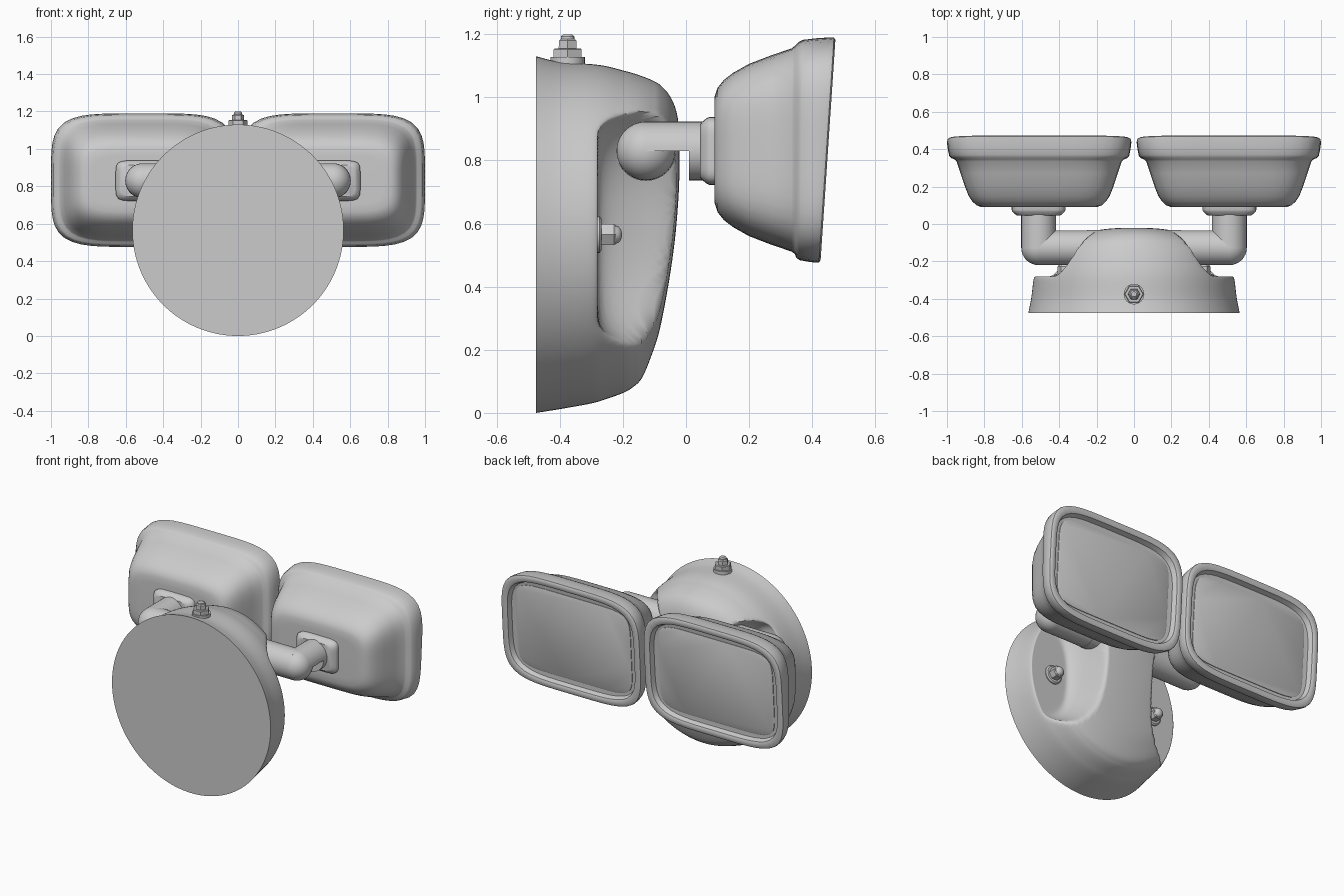
import bpy, bmesh
from math import sin, cos, pi, radians

if "Cube" in bpy.data.objects:
    bpy.data.objects.remove(bpy.data.objects["Cube"])


def loft(name, rings, mirror=False, angle=35):
    """Skin a list of equal-length point rings and cap both ends."""
    bm = bmesh.new()
    vr = [[bm.verts.new(p) for p in r] for r in rings]
    n = len(vr[0])
    for a, b in zip(vr, vr[1:]):
        for i in range(n):
            j = (i + 1) % n
            bm.faces.new((a[i], a[j], b[j], b[i]))
    bm.faces.new(vr[0])
    bm.faces.new(vr[-1])
    bmesh.ops.recalc_face_normals(bm, faces=bm.faces[:])
    me = bpy.data.meshes.new(name)
    bm.to_mesh(me)
    bm.free()
    for p in me.polygons:
        p.use_smooth = True
    me.set_sharp_from_angle(angle=radians(angle))
    ob = bpy.data.objects.new(name, me)
    bpy.context.collection.objects.link(ob)
    if mirror:
        ob.modifiers.new("mirror", 'MIRROR').use_mirror_merge = False
    return ob


def turned(name, profile, centre, axis, segs=32, mirror=False):
    """Round or hexagonal part from (distance, radius) pairs along an axis."""
    cx, cy, cz = centre
    rings = []
    for t, r in profile:
        ring = []
        for i in range(segs):
            u, v = r * cos(2 * pi * i / segs), r * sin(2 * pi * i / segs)
            d = {'x': (t, u, v), 'y': (u, t, v), 'z': (u, v, t)}[axis]
            ring.append((cx + d[0], cy + d[1], cz + d[2]))
        rings.append(ring)
    return loft(name, rings, mirror)


def squircle(y, hx, hz, cx, cz, n=4.5, tilt=0.0, segs=72):
    """Rounded rectangle ring facing y, optionally leaning with height."""
    ring = []
    for i in range(segs):
        c, s = cos(2 * pi * i / segs), sin(2 * pi * i / segs)
        r = (abs(c) ** n + abs(s) ** n) ** (-1 / n)
        ring.append((cx + hx * r * c, y + tilt * hz * r * s, cz + hz * r * s))
    return ring


# Wall base: domed disc with a scooped pocket on each side
FLOOR = -0.28


def scoop(x, z, y):
    f = (abs((abs(x) - 0.47) / 0.30) ** 2.5 + abs((z - 0.59) / 0.45) ** 2.5) ** 0.4
    if abs(x) > 0.47:
        f = min(f, abs((z - 0.59) / 0.45))
    wall = FLOOR + 0.26 * (max(0, f - 0.65) / 0.35) ** 2
    k = 0.03
    h = max(k - abs(y - wall), 0) / k
    return min(y, wall) - h * h * k / 4


# (y, bottom z, top z) of the dome silhouette
dome = [(-0.475, 0.0, 1.13), (-0.40, 0.012, 1.112), (-0.30, 0.03, 1.105),
        (-0.25, 0.045, 1.098), (-0.20, 0.063, 1.085), (-0.17, 0.08, 1.077),
        (-0.14, 0.11, 1.067), (-0.11, 0.18, 1.055), (-0.083, 0.265, 1.04),
        (-0.055, 0.41, 1.01), (-0.035, 0.55, 0.97), (-0.024, 0.68, 0.92),
        (-0.02, 0.78, 0.86)]
rings = []
for k in range(len(dome) - 1):
    p0, p1 = dome[max(k - 1, 0)], dome[k]
    p2, p3 = dome[k + 1], dome[min(k + 2, len(dome) - 1)]
    for s in range(8):
        t = s / 8
        y, zb, zt = (0.5 * (2 * b + (c - a) * t + (2 * a - 5 * b + 4 * c - d) * t * t
                            + (3 * b - a - 3 * c + d) * t ** 3)
                     for a, b, c, d in zip(p0, p1, p2, p3))
        r, c = (zt - zb) / 2, (zt + zb) / 2
        ring = []
        for i in range(144):
            x, z = r * cos(2 * pi * i / 144), c + r * sin(2 * pi * i / 144)
            ring.append((x, scoop(x, z, y), z))
        rings.append(ring)
loft("wall_base", rings, angle=60)


# Cap nut on top and the mounting nuts in the pockets
def nut(name, centre, axis, s, mirror=False):
    turned(name + "_washer", [(-0.02, s), (0.022 * s / 0.055, s)],
           centre, axis, 24, mirror)
    turned(name + "_hex", [(0, s * 0.93), (s * 0.85, s * 0.93), (s * 0.9, s * 0.86)],
           centre, axis, 6, mirror)
    turned(name + "_cap", [(s * 0.8, s * 0.6), (s * 1.35, s * 0.58), (s * 1.45, s * 0.46)],
           centre, axis, 6, mirror)
    turned(name + "_stud", [(s * 1.3, s * 0.4), (s * 1.6, s * 0.38), (s * 1.72, s * 0.25)],
           centre, axis, 16, mirror)


nut("top_nut", (0, -0.375, 1.105), 'z', 0.055)
P = (0.37, FLOOR, 0.565)
turned("pocket_washer", [(-0.01, 0.058), (0.006, 0.058), (0.012, 0.05)], P, 'y', 32, True)
turned("pocket_hex", [(0, 0.039), (0.052, 0.039), (0.058, 0.034)], P, 'y', 6, True)
turned("pocket_cap", [(0.05, 0.031), (0.066, 0.026), (0.074, 0.017), (0.077, 0.005)],
       P, 'y', 24, True)

# Swivel arms: horizontal tube, ball end, half tube and collar to the lamp
AX, AY, AZ, R = 0.51, -0.127, 0.83, 0.093
turned("arm_socket", [(0.10, R + 0.002), (0.25, R + 0.002)], (0, AY, AZ), 'x', 40, True)
turned("arm_tube", [(0.10, R), (AX, R)], (0, AY, AZ), 'x', 40, True)
turned("arm_elbow", [(-R * cos(a * pi / 16), max(R * sin(a * pi / 16), 0.001))
                     for a in range(17)], (AX, AY, AZ), 'y', 40, True)
loft("arm_half_tube", [[(AX + R * cos(pi * i / 20), y, AZ + R * sin(pi * i / 20))
                        for i in range(21)] for y in (AY, 0.02)], True)
turned("arm_collar", [(0.01, R), (0.08, R)], (AX, 0, AZ), 'y', 40, True)
loft("lamp_mount_plate", [squircle(y, a, b, AX, AZ, 6) for y, a, b in
                          [(0.045, 0.115, 0.085), (0.052, 0.125, 0.093),
                           (0.066, 0.14, 0.104), (0.075, 0.144, 0.108),
                           (0.11, 0.144, 0.108)]], True)

# Lamp housings with a stepped, leaning rim and a recessed front
LX, LZ = 0.507, 0.833
T = 0.067
housing = [(0.09, 0.27, 0.13, 0), (0.091, 0.31, 0.17, 0), (0.10, 0.335, 0.197, 0),
           (0.12, 0.357, 0.222, 0), (0.15, 0.377, 0.245, 0), (0.20, 0.397, 0.273, 0),
           (0.27, 0.42, 0.30, 0), (0.335, 0.442, 0.322, 0), (0.345, 0.452, 0.330, 0),
           (0.353, 0.470, 0.342, 0.01), (0.365, 0.481, 0.349, 0.015),
           (0.40, 0.488, 0.354, 0.035), (0.435, 0.4925, 0.357, T),
           (0.445, 0.490, 0.3565, T), (0.450, 0.482, 0.349, T),
           (0.450, 0.460, 0.327, T), (0.445, 0.450, 0.317, T),
           (0.415, 0.440, 0.307, T), (0.413, 0.420, 0.290, T)]
loft("lamp_housing", [squircle(y, a, b, LX, LZ, 4.6, t) for y, a, b, t in housing], True)

# Lamp glass
loft("lamp_glass", [squircle(y, a, b, LX, LZ, 7, T) for y, a, b in
                    [(0.40, 0.408, 0.276), (0.417, 0.408, 0.276), (0.420, 0.402, 0.27)]], True)
